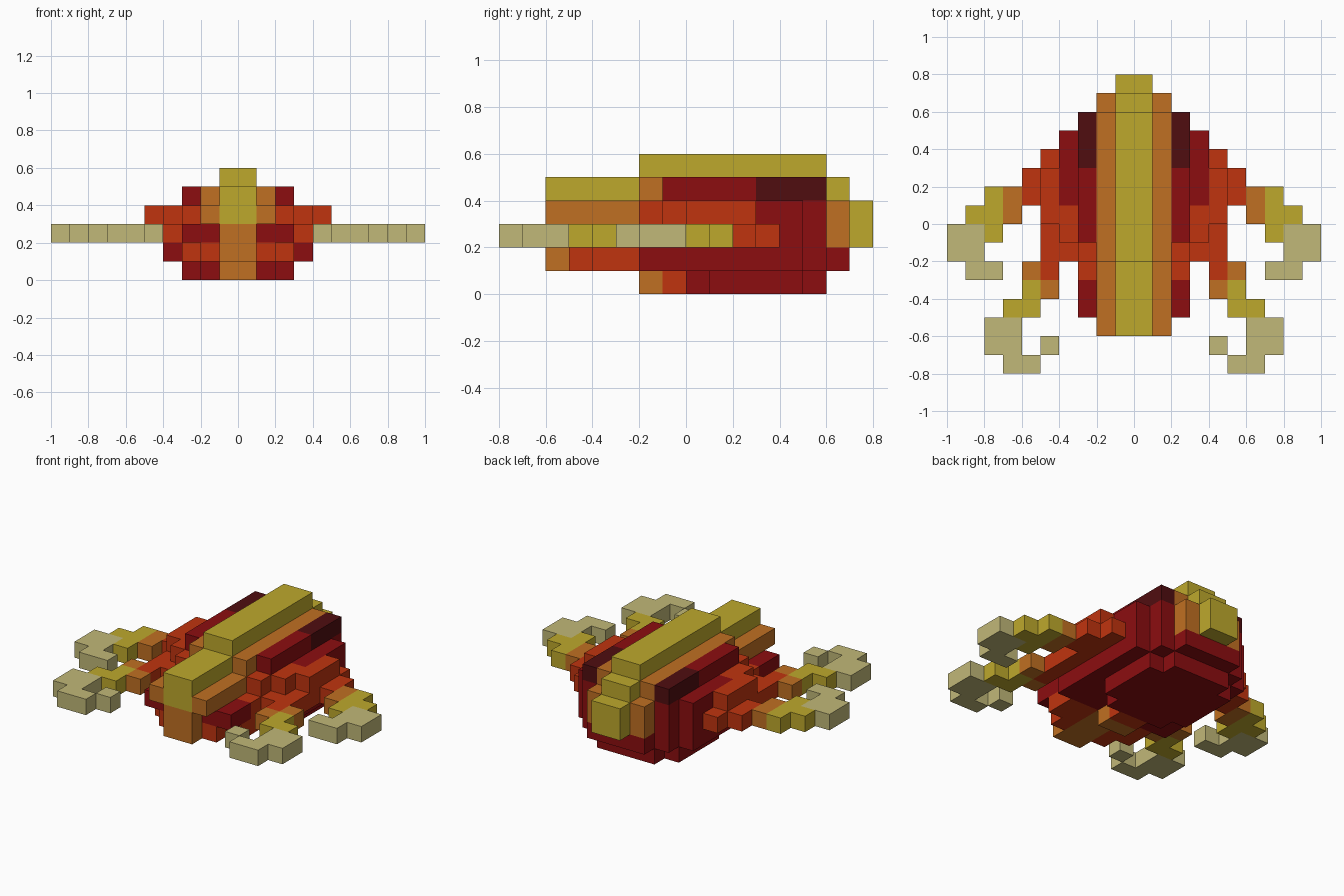
import bpy
import bmesh
from mathutils import Vector

cube = bpy.data.objects.get("Cube")
if cube:
    bpy.data.objects.remove(cube, do_unlink=True)

UNIT = 0.1


def srgb(hex_code):
    """Linear colour from an sRGB hex string."""
    channels = [int(hex_code[i:i + 2], 16) / 255 for i in (0, 2, 4)]
    return [c / 12.92 if c < 0.04 else ((c + 0.055) / 1.055) ** 2.4 for c in channels] + [1]


def make_material(name, hex_code):
    mat = bpy.data.materials.new(name)
    mat.use_nodes = True
    colour = srgb(hex_code)
    mat.diffuse_color = colour
    bsdf = mat.node_tree.nodes["Principled BSDF"]
    bsdf.inputs["Base Color"].default_value = colour
    bsdf.inputs["Roughness"].default_value = 0.9
    return mat


palette = {
    "yellow": make_material("mustard_yellow", "bea92c"),
    "khaki": make_material("pale_khaki", "c1b878"),
    "orange": make_material("burnt_orange", "c07022"),
    "red": make_material("orange_red", "c0340f"),
    "dark": make_material("dark_red", "8c0d10"),
    "maroon": make_material("deep_maroon", "500d10"),
}
names = list(palette)
parts = {}
occupied = set()


def add_part(name, boxes, sides=(1, -1)):
    """Fill block cells from (colour, x range, y range, z range) on the given sides."""
    cells = parts.setdefault(name, {})
    for colour, xs, ys, zs in boxes:
        for x in range(*xs):
            for y in range(*ys):
                for z in range(*zs):
                    for side in sides:
                        cell = (x if side > 0 else -1 - x, y, z)
                        cells[cell] = colour
                        occupied.add(cell)


def build(name, cells):
    """Skin a part's cells, leaving out faces buried against other blocks."""
    bm = bmesh.new()
    corners = ((-1, -1), (1, -1), (1, 1), (-1, 1))
    for cell, colour in cells.items():
        centre = Vector(cell) + Vector((0.5, 0.5, 0.5))
        for axis in range(3):
            for sign in (-1, 1):
                normal = Vector((0, 0, 0))
                normal[axis] = sign
                if tuple(int(c + n) for c, n in zip(cell, normal)) in occupied:
                    continue
                u = Vector((0, 0, 0))
                u[(axis + 1) % 3] = 0.5
                v = normal.cross(u)
                verts = [bm.verts.new((centre + normal / 2 + u * a + v * b) * UNIT)
                         for a, b in corners]
                bm.faces.new(verts).material_index = names.index(colour)
    bmesh.ops.remove_doubles(bm, verts=bm.verts[:], dist=0.001)
    bmesh.ops.dissolve_limit(bm, angle_limit=0.01, verts=bm.verts[:],
                             edges=bm.edges[:], delimit={"MATERIAL"})
    mesh = bpy.data.meshes.new(name)
    bm.to_mesh(mesh)
    bm.free()
    for mat in palette.values():
        mesh.materials.append(mat)
    bpy.context.collection.objects.link(bpy.data.objects.new(name, mesh))


# Central ridge, snout and keel
add_part("spine", [
    ("yellow", (0, 1), (-2, 6), (5, 6)),
    ("yellow", (0, 1), (-6, 7), (3, 5)),
    ("orange", (1, 2), (-2, 6), (4, 5)),
    ("orange", (1, 2), (-6, 6), (3, 4)),
    ("orange", (0, 1), (-6, 6), (1, 3)),
    ("orange", (0, 1), (-2, -1), (0, 1)),
    ("red", (0, 1), (-1, 0), (0, 1)),
])

# Stubby tail
add_part("tail", [
    ("yellow", (0, 1), (6, 8), (2, 4)),
    ("orange", (1, 2), (6, 7), (2, 4)),
])

# Upper flanks
add_part("upper_body", [
    ("dark", (2, 3), (-1, 3), (4, 5)),
    ("maroon", (2, 3), (3, 6), (4, 5)),
    ("red", (2, 3), (-2, 3), (3, 4)),
    ("dark", (2, 3), (3, 6), (3, 4)),
    ("red", (3, 4), (-1, 1), (3, 4)),
    ("dark", (3, 4), (1, 5), (3, 4)),
    ("red", (4, 5), (0, 3), (3, 4)),
])

# Widest layer, where the legs join
add_part("middle_body", [
    ("dark", (1, 3), (-5, 6), (2, 3)),
    ("red", (2, 3), (-3, -1), (2, 3)),
    ("red", (3, 5), (-2, 4), (2, 3)),
    ("dark", (3, 4), (4, 5), (2, 3)),
])

# Belly
add_part("belly", [
    ("red", (1, 2), (-5, -2), (1, 2)),
    ("red", (2, 3), (-4, -2), (1, 2)),
    ("dark", (1, 3), (-2, 6), (1, 2)),
    ("dark", (3, 4), (-2, 5), (1, 2)),
    ("dark", (0, 2), (6, 7), (1, 2)),
    ("dark", (0, 2), (0, 6), (0, 1)),
    ("dark", (2, 3), (1, 5), (0, 1)),
])

# Legs and claws, one block thick
LEG = (2, 3)
front_leg = [
    ("red", (4, 5), (-3, -2), LEG),
    ("orange", (5, 6), (-3, -2), LEG),
    ("orange", (4, 5), (-4, -3), LEG),
    ("yellow", (5, 6), (-5, -3), LEG),
    ("yellow", (6, 7), (-5, -4), LEG),
    ("khaki", (6, 8), (-7, -5), LEG),
    ("khaki", (5, 7), (-8, -7), LEG),
    ("khaki", (4, 5), (-7, -6), LEG),
]
back_leg = [
    ("red", (5, 6), (1, 3), LEG),
    ("orange", (6, 7), (0, 2), LEG),
    ("yellow", (7, 8), (-1, 2), LEG),
    ("yellow", (8, 9), (0, 1), LEG),
    ("khaki", (8, 10), (-2, 0), LEG),
    ("khaki", (7, 9), (-3, -2), LEG),
]
for label, side in (("left", 1), ("right", -1)):
    add_part("front_leg_" + label, front_leg, (side,))
    add_part("back_leg_" + label, back_leg, (side,))

for part_name, part_cells in parts.items():
    build(part_name, part_cells)
